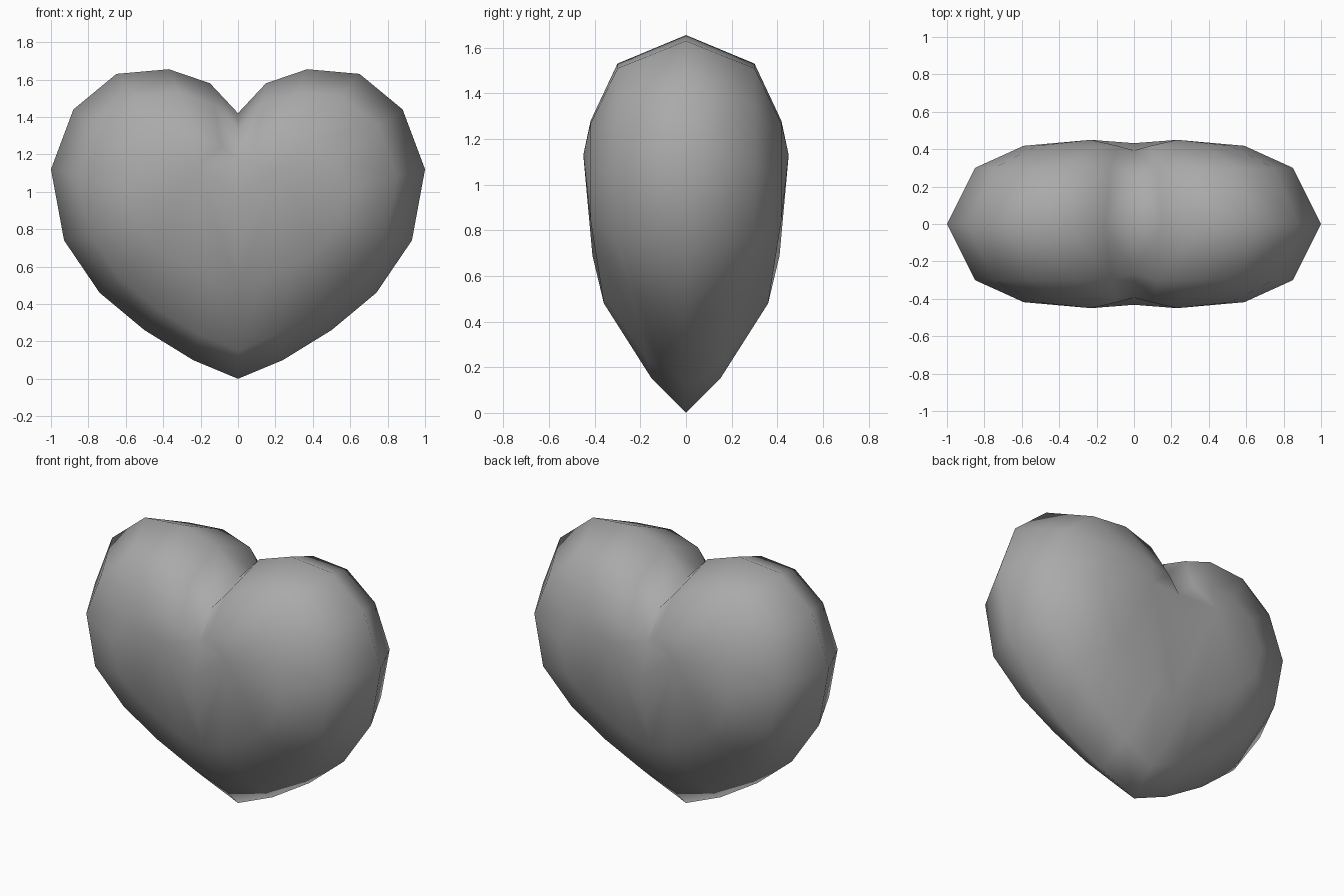
import bpy, bmesh

cube = bpy.data.objects.get("Cube")
if cube:
    bpy.data.objects.remove(cube, do_unlink=True)

# Half outline of the heart (x, z), from the bottom tip round to the cleft
outline = [(0, 0), (.24, .10), (.50, .26), (.74, .46), (.93, .74), (1, 1.12),
           (.88, 1.44), (.65, 1.63), (.37, 1.655), (.15, 1.58), (0, 1.42)]


def ring(bm, scale_x, scale_z, lift, low, high, cleft, side):
    """Shrunken copy of the outline, pushed outwards more towards the top."""
    verts = []
    for i, (x, z) in enumerate(outline):
        depth = low + (high - low) * min(1, z / .75)
        if i == len(outline) - 1:
            depth *= cleft
        verts.append(bm.verts.new((x * scale_x, side * depth, lift + z * scale_z)))
    return verts


def bridge(bm, a, b):
    for i in range(len(a) - 1):
        bm.faces.new((a[i], a[i + 1], b[i + 1], b[i]))


# Right and left lobes come from one half; front and back share the rim
bm = bmesh.new()
rim = [bm.verts.new((x, 0, z)) for x, z in outline]
for side in (-1, 1):
    bevel = ring(bm, .85, .834, .15, .15, .30, .88, side)
    face = ring(bm, .59, .483, .48, .36, .418, .94, side)
    bridge(bm, rim, bevel)
    bridge(bm, bevel, face)
    # Rounded cap with a high point on the lobe and a centre seam
    peak = bm.verts.new((.23, side * .45, 1.13))
    seam = [bm.verts.new((0, side * y, z)) for y, z in ((.432, .98), (.41, .69))]
    loop = face + seam
    for i, vert in enumerate(loop):
        bm.faces.new((vert, loop[(i + 1) % len(loop)], peak))

# Mirror the half across the centre
mirrored = bmesh.ops.duplicate(bm, geom=bm.verts[:] + bm.edges[:] + bm.faces[:])
for item in mirrored["geom"]:
    if isinstance(item, bmesh.types.BMVert):
        item.co.x = -item.co.x
bmesh.ops.remove_doubles(bm, verts=bm.verts[:], dist=.0005)
bmesh.ops.recalc_face_normals(bm, faces=bm.faces[:])
for f in bm.faces:
    f.smooth = True

mesh = bpy.data.meshes.new("heart")
bm.to_mesh(mesh)
bm.free()
heart = bpy.data.objects.new("heart", mesh)
bpy.context.collection.objects.link(heart)

# Plain grey
grey = bpy.data.materials.new("grey")
grey.use_nodes = True
colour = (.4, .4, .4, 1)
grey.diffuse_color = colour
grey.node_tree.nodes["Principled BSDF"].inputs["Base Color"].default_value = colour
mesh.materials.append(grey)
